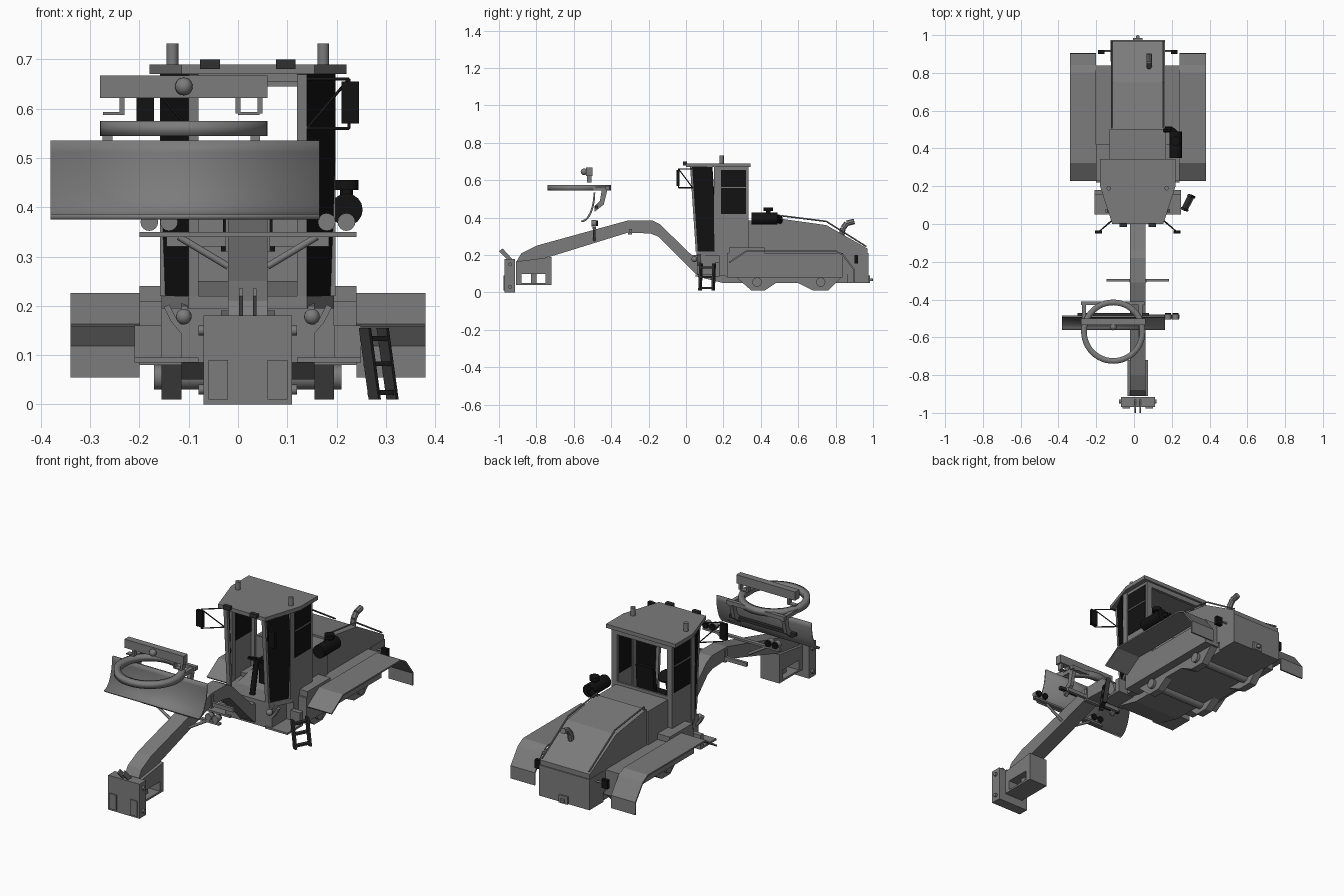
import bpy, bmesh, math
from mathutils import Vector

if "Cube" in bpy.data.objects:
    bpy.data.objects.remove(bpy.data.objects["Cube"])

CENTRE = .02  # the chassis centre plane; parts are drawn relative to it


def material(name, value):
    paint = bpy.data.materials.new(name)
    paint.use_nodes = True
    colour = (value, value, value, 1)
    paint.diffuse_color = colour
    paint.node_tree.nodes["Principled BSDF"].inputs["Base Color"].default_value = colour
    return paint


GREY = material("machine_grey", .2)
BLACK = material("glass_black", .006)
DARK = material("dark_metal", .03)


def finish(name, bm, paint=GREY, smooth=False, thickness=None, mirror=False):
    """Turn a bmesh into a named part, optionally thickened and mirrored."""
    bmesh.ops.recalc_face_normals(bm, faces=bm.faces)
    mesh = bpy.data.meshes.new(name)
    bm.to_mesh(mesh)
    bm.free()
    mesh.materials.append(paint)
    part = bpy.data.objects.new(name, mesh)
    part.location.x = CENTRE
    bpy.context.collection.objects.link(part)
    if smooth:
        bpy.ops.object.select_all(action="DESELECT")
        part.select_set(True)
        bpy.context.view_layer.objects.active = part
        bpy.ops.object.shade_smooth_by_angle(angle=math.radians(35))
    if thickness:
        solidify = part.modifiers.new("thickness", "SOLIDIFY")
        solidify.thickness = thickness
        solidify.offset = 0
    if mirror:
        part.modifiers.new("mirror", "MIRROR").use_mirror_merge = False


def both(span):
    """A single number stands for a span symmetric about the centre."""
    return span if isinstance(span, tuple) else (-span, span)


def prism(name, outline, shift, **look):
    bm = bmesh.new()
    base = [bm.verts.new(p) for p in outline]
    far = [bm.verts.new(Vector(p) + Vector(shift)) for p in outline]
    bm.faces.new(base)
    bm.faces.new(far)
    for i in range(len(base)):
        bm.faces.new((base[i - 1], base[i], far[i], far[i - 1]))
    finish(name, bm, **look)


def side(name, outline, x, **look):
    left, right = both(x)
    prism(name, [(left, y, z) for y, z in outline], (right - left, 0, 0), **look)


def plan(name, outline, z, **look):
    prism(name, [(x, y, z[0]) for x, y in outline], (0, 0, z[1] - z[0]), **look)


def box(name, x, y, z, **look):
    side(name, [(y[0], z[0]), (y[1], z[0]), (y[1], z[1]), (y[0], z[1])], x, **look)


def sheet(name, points, shift, **look):
    """Open strip along a path; thickness comes from a modifier."""
    bm = bmesh.new()
    near = [bm.verts.new(p) for p in points]
    far = [bm.verts.new(Vector(p) + Vector(shift)) for p in points]
    for i in range(1, len(near)):
        bm.faces.new((near[i - 1], near[i], far[i], far[i - 1]))
    finish(name, bm, **look)


def rod(name, start, end, radius, caps=True, sides=16, **look):
    start, end = Vector(start), Vector(end)
    bm = bmesh.new()
    bmesh.ops.create_cone(bm, cap_ends=caps, segments=sides, radius1=radius, radius2=radius,
                          depth=(end - start).length)
    bm.transform((end - start).to_track_quat("Z", "Y").to_matrix().to_4x4())
    bmesh.ops.translate(bm, verts=bm.verts, vec=(start + end) / 2)
    finish(name, bm, smooth=True, **look)


def path(name, points, radius, **look):
    for start, end in zip(points, points[1:]):
        rod(name, start, end, radius, sides=8, **look)


def ball(name, centre, radius, **look):
    bm = bmesh.new()
    bmesh.ops.create_uvsphere(bm, u_segments=16, v_segments=10, radius=radius)
    bmesh.ops.translate(bm, verts=bm.verts, vec=centre)
    finish(name, bm, smooth=True, **look)


# Front push block with lifting pins, pads and bolts
box("front_block", x=.09, y=(-.97, -.915), z=(0, .18))
box("front_pad", x=(.04, .08), y=(-.976, -.97), z=(.01, .09), mirror=True)
side("lifting_pin", [(-1, .22), (-.98, .235), (-.93, .18), (-.96, .18)], x=(.01, .018), mirror=True)
for z in (.03, .15):
    rod("block_bolt", start=(.09, -.94, z), end=(.1, -.94, z), radius=.01, mirror=True)

# Front axle saddle, open through the sides
saddle_width, saddle_length = (-.055, .055), (-.91, -.72)
side("saddle_top", [(-.91, .1), (-.72, .1), (-.72, .19), (-.91, .165)], x=saddle_width)
box("saddle_base", x=saddle_width, y=saddle_length, z=(.04, .05))
box("saddle_front", x=saddle_width, y=(-.91, -.88), z=(.05, .1))
box("saddle_rear", x=saddle_width, y=(-.75, -.72), z=(.05, .1))
box("saddle_web", x=.02, y=(-.83, -.8), z=(.05, .1))

# Gooseneck beam
side("gooseneck", [(-.91, .16), (-.88, .21), (-.8, .25), (-.31, .385), (-.18, .385), (-.14, .365),
                   (.03, .2), (.1, .2), (.1, .1), (.05, .1), (-.15, .3), (-.19, .315),
                   (-.31, .32), (-.73, .19)], x=.04)
box("beam_crossplate", x=.165, y=(-.305, -.29), z=(.32, .34))
box("beam_collar", x=.045, y=(-.31, -.29), z=(.31, .375))

# Lamp bar with braces and headlamps
box("lamp_bar", x=.22, y=(-.5, -.48), z=(.34, .35))
rod("lamp_brace", start=(.14, -.49, .34), end=(.04, -.49, .28), radius=.007, mirror=True)
for x in (.16, .2):
    rod("headlamp", start=(x, -.505, .37), end=(x, -.48, .37), radius=.018, mirror=True)
    rod("headlamp_back", start=(x, -.48, .37), end=(x, -.47, .37), radius=.016, paint=BLACK, mirror=True)

# Curved blade: a quarter ellipse swept sideways
steps = 10
turns = [math.pi / 2 * i / steps for i in range(steps + 1)]
curve = [(-.4, .07 * math.sin(t) - .56, .535 - .155 * math.cos(t)) for t in turns]
sheet("blade", curve, shift=(.545, 0, 0), thickness=.01, smooth=True)
box("blade_rail", x=(-.32, .06), y=(-.487, -.47), z=(.45, .465), paint=DARK)

# Turning circle with its hangers
rod("turning_circle", start=(-.13, -.57, .545), end=(-.13, -.57, .575), radius=.155,
    caps=False, sides=48, thickness=.03)
box("circle_crossbar", x=(-.3, .035), y=(-.43, -.41), z=(.55, .57))
for x in (-.285, .015):
    arm = (x - .01, x + .01)
    box("circle_arm", x=arm, y=(-.6, -.41), z=(.545, .565))
    side("blade_hanger", [(-.42, .55), (-.45, .55), (-.46, .49), (-.49, .46), (-.49, .43), (-.44, .47)], x=arm)

# Upper drawbar with its ball and feet
box("drawbar", x=(-.3, .04), y=(-.535, -.5), z=(.622, .667))
ball("drawbar_ball", centre=(-.13, -.545, .645), radius=.018)
for x in (-.255, -.02, .025):
    box("drawbar_foot", x=(x - .005, x + .005), y=(-.53, -.505), z=(.59, .625))
for x in (-.272, .002):
    box("drawbar_toe", x=(x - .022, x + .022), y=(-.53, -.505), z=(.587, .593))

# Rear chassis, engine hood and counterweight
side("chassis", [(.06, .2), (.06, .085), (.2, .05), (.86, .05), (.86, .22), (.3, .25)], x=.135)
side("engine_hood", [(.5, .1), (.5, .395), (.75, .36), (.97, .235), (.97, .1)], x=.143)
box("engine_front_cover", x=.15, y=(.335, .5), z=(.1, .385))
box("counterweight", x=.145, y=(.86, .975), z=(.05, .21))
box("tow_plate", x=.025, y=(.97, .985), z=(.05, .09))
rod("tow_eye", start=(0, .99, .06), end=(0, .99, .075), radius=.01)
path("exhaust_pipe", [(.06, .83, .3), (.06, .84, .345), (.06, .86, .37), (.06, .9, .38)], radius=.015)
path("hood_rail", [(.135, .51, .39), (.135, .51, .41), (.135, .75, .38), (.135, .965, .245)],
     radius=.004, mirror=True)

# Air cleaner
rod("air_cleaner", start=(.2, .35, .395), end=(.2, .49, .395), radius=.033, paint=BLACK)
rod("air_cleaner_neck", start=(.2, .44, .42), end=(.2, .44, .44), radius=.013, paint=BLACK)
rod("air_cleaner_cap", start=(.2, .44, .435), end=(.2, .44, .455), radius=.025, paint=BLACK)
path("air_hose", [(.2, .48, .4), (.18, .5, .4), (.14, .5, .38)], radius=.016, paint=BLACK)

# Fenders, tandem cases, hubs and side lockers
fender = [(.23, .16), (.325, .222), (.8, .222), (.84, .2), (.9, .12), (.9, .055)]
sheet("fender", [(.22, y, z) for y, z in fender], shift=(.14, 0, 0), thickness=.008, mirror=True)
box("fender_mount", x=(.13, .22), y=(.22, .84), z=(.08, .21), mirror=True)
side("tandem_case", [(.18, .2), (.18, .09), (.27, .08), (.35, .01), (.42, .01), (.48, .05), (.6, .05),
                     (.68, .01), (.76, .01), (.83, .08), (.83, .2)], x=(.135, .175), mirror=True)
box("side_locker", x=(.135, .22), y=(.23, .42), z=(.11, .24), mirror=True)
for y in (.38, .72):
    rod("wheel_axle", start=(-.19, y, .055), end=(.19, y, .055), radius=.025)

# Tail lamps
rod("tail_lamp_arm", start=(.14, .915, .18), end=(.2, .915, .18), radius=.005, mirror=True)
box("tail_lamp", x=(.175, .21), y=(.9, .92), z=(.155, .2), paint=BLACK, mirror=True)

# Steps, curved brackets and hinge balls under the cab
box("step_plate", x=(.1, .23), y=(.05, .18), z=(.085, .095), mirror=True)
box("step_riser", x=(.175, .23), y=(.155, .18), z=(.09, .16), mirror=True)
bracket = [(.165, .2), (.15, .17), (.12, .135), (.085, .12)]
sheet("cab_bracket", [(x, .06, z) for x, z in bracket], shift=(0, .02, 0), thickness=.012, mirror=True)
ball("hinge_ball", centre=(.13, .045, .178), radius=.016, mirror=True)

# Cab: angled glazed doors, windowed quarters and posts
sill, eave = .22, .67
sheet("door_glass", [(.115, .06, sill), (.115, .03, eave)], shift=(.06, .11, 0),
      thickness=.006, paint=BLACK, mirror=True)
sheet("front_post", [(.1, .06, sill), (.1, .03, eave)], shift=(.02, 0, 0), thickness=.016, mirror=True)
box("quarter_panel", x=(.165, .175), y=(.16, .335), z=(sill, eave), mirror=True)
for x in (.163, .174):
    box("quarter_window", x=(x, x + .003), y=(.187, .32), z=(.42, .655), paint=BLACK, mirror=True)
box("window_divider", x=(.176, .18), y=(.187, .32), z=(.558, .563), mirror=True)
box("middle_post", x=(.16, .178), y=(.15, .18), z=(sill, eave), mirror=True)
box("rear_post", x=(.145, .175), y=(.315, .335), z=(sill, eave), mirror=True)


# Cab roof, floor and rear wall
def symmetric(half):
    return half + [(-x, y) for x, y in reversed(half)]


plan("cab_roof", symmetric([(.2, .345), (.2, .2), (.135, 0)]), z=(eave, .69))
plan("cab_floor", symmetric([(.175, .335), (.175, .165), (.12, .055)]), z=(.195, sill))
box("cab_header", x=.115, y=(.03, .045), z=(.655, eave))
box("cab_rear_header", x=.17, y=(.32, .335), z=(.645, eave))
box("cab_rear_wall", x=.17, y=(.325, .335), z=(sill, .4))

# Roof lamps, beacons and mirrors
box("roof_lamp", x=(.057, .097), y=(-.015, .005), z=(.68, .7), paint=DARK, mirror=True)
rod("beacon", start=(.153, .19, .685), end=(.153, .19, .732), radius=.012, mirror=True)
box("mirror", x=(.19, .226), y=(-.05, -.035), z=(.57, .655), paint=BLACK, mirror=True)
path("mirror_frame", [(.12, .03, .66), (.205, -.04, .66), (.205, -.04, .56), (.12, .035, .56),
                      (.205, -.04, .66)], radius=.003, paint=DARK, mirror=True)

# Operator seat and steering column
box("seat_base", x=.04, y=(.2, .29), z=(sill, .31), paint=BLACK)
box("seat_cushion", x=.055, y=(.18, .3), z=(.31, .345), paint=BLACK)
side("seat_back", [(.275, .345), (.295, .51), (.315, .51), (.305, .345)], x=.05, paint=BLACK)
rod("steering_column", start=(0, .09, sill), end=(0, .125, .385), radius=.014, paint=BLACK)
rod("steering_wheel", start=(0, .125, .385), end=(0, .128, .393), radius=.045, paint=BLACK)

# Access ladder, turned outward and leaning
lean, across = Vector((.02, -.005, -.145)), Vector((.036, .07, 0))
head = Vector((.225, .08, .155))
for foot in (head, head + across):
    prism("ladder_rail", [foot, foot + lean, foot + lean + Vector((.02, -.01, 0)), foot + Vector((.02, -.01, 0))],
          shift=(.005, .01, 0), paint=DARK)
for drop in (.15, .5, .9):
    sheet("ladder_rung", [head + lean * drop, head + lean * drop + across], shift=(.018, -.009, 0),
          thickness=.01, paint=DARK)
